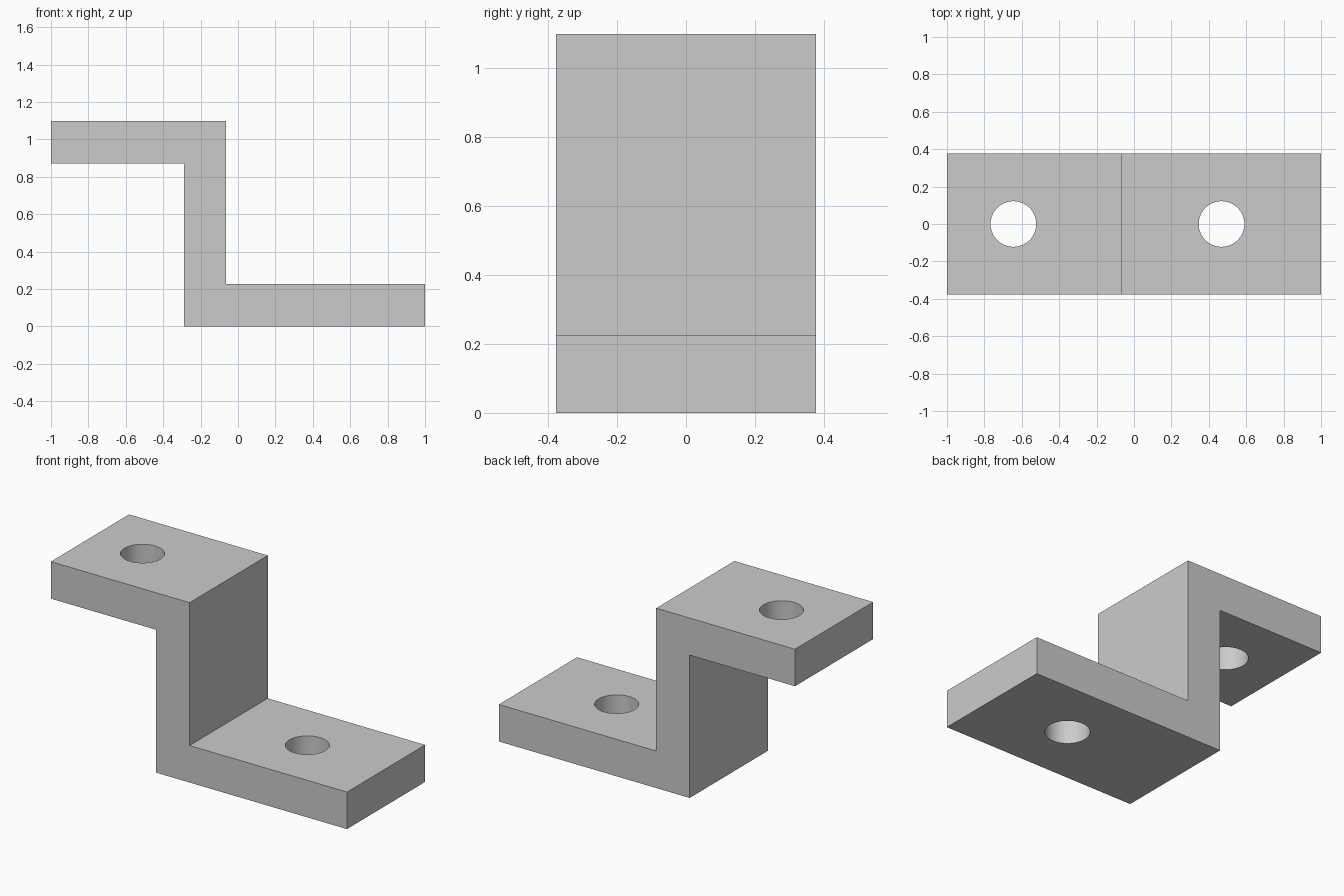
import bpy
import bmesh
import math

default = bpy.data.objects.get("Cube")
if default:
    bpy.data.objects.remove(default, do_unlink=True)

HALF_WIDTH = 0.377
THICK = 0.226
HEIGHT = 1.098
WALL_RIGHT, WALL_LEFT = -0.289, -0.063
HOLE_RADIUS = 0.122

grey = bpy.data.materials.new("plain_grey")
grey.use_nodes = True
colour = (0.6, 0.6, 0.6, 1)
grey.diffuse_color = colour
grey.node_tree.nodes["Principled BSDF"].inputs["Base Color"].default_value = colour

# Z-shaped side profile, extruded across the width
profile = [(-1, HEIGHT), (-1, HEIGHT - THICK), (WALL_RIGHT, HEIGHT - THICK),
           (WALL_RIGHT, 0), (1, 0), (1, THICK), (WALL_LEFT, THICK),
           (WALL_LEFT, HEIGHT)]
bm = bmesh.new()
face = bm.faces.new([bm.verts.new((x, -HALF_WIDTH, z)) for x, z in profile])
result = bmesh.ops.extrude_face_region(bm, geom=[face])
moved = [v for v in result["geom"] if isinstance(v, bmesh.types.BMVert)]
bmesh.ops.translate(bm, verts=moved, vec=(0, 2 * HALF_WIDTH, 0))
bmesh.ops.recalc_face_normals(bm, faces=bm.faces)
mesh = bpy.data.meshes.new("step_bracket")
bm.to_mesh(mesh)
bm.free()
mesh.materials.append(grey)
bracket = bpy.data.objects.new("step_bracket", mesh)
bpy.context.collection.objects.link(bracket)


def drill(name, x, z):
    """Cut a vertical bolt hole through one flange."""
    bpy.ops.mesh.primitive_cylinder_add(vertices=64, radius=HOLE_RADIUS,
                                        depth=2 * THICK, location=(x, 0, z))
    cutter = bpy.context.object
    cutter.name = name
    cutter.hide_render = True
    cutter.data.materials.append(grey)
    cut = bracket.modifiers.new(name, "BOOLEAN")
    cut.operation = "DIFFERENCE"
    cut.solver = "EXACT"
    cut.object = cutter
    bpy.context.view_layer.objects.active = bracket
    bpy.ops.object.modifier_apply(modifier=cut.name)
    bpy.data.objects.remove(cutter, do_unlink=True)


# Bolt holes in the upper and lower flanges
drill("upper_hole", -0.645, HEIGHT - THICK / 2)
drill("lower_hole", 0.468, THICK / 2)

bpy.ops.object.select_all(action="DESELECT")
bracket.select_set(True)
bpy.context.view_layer.objects.active = bracket
bpy.ops.object.shade_smooth_by_angle(angle=math.radians(30))
